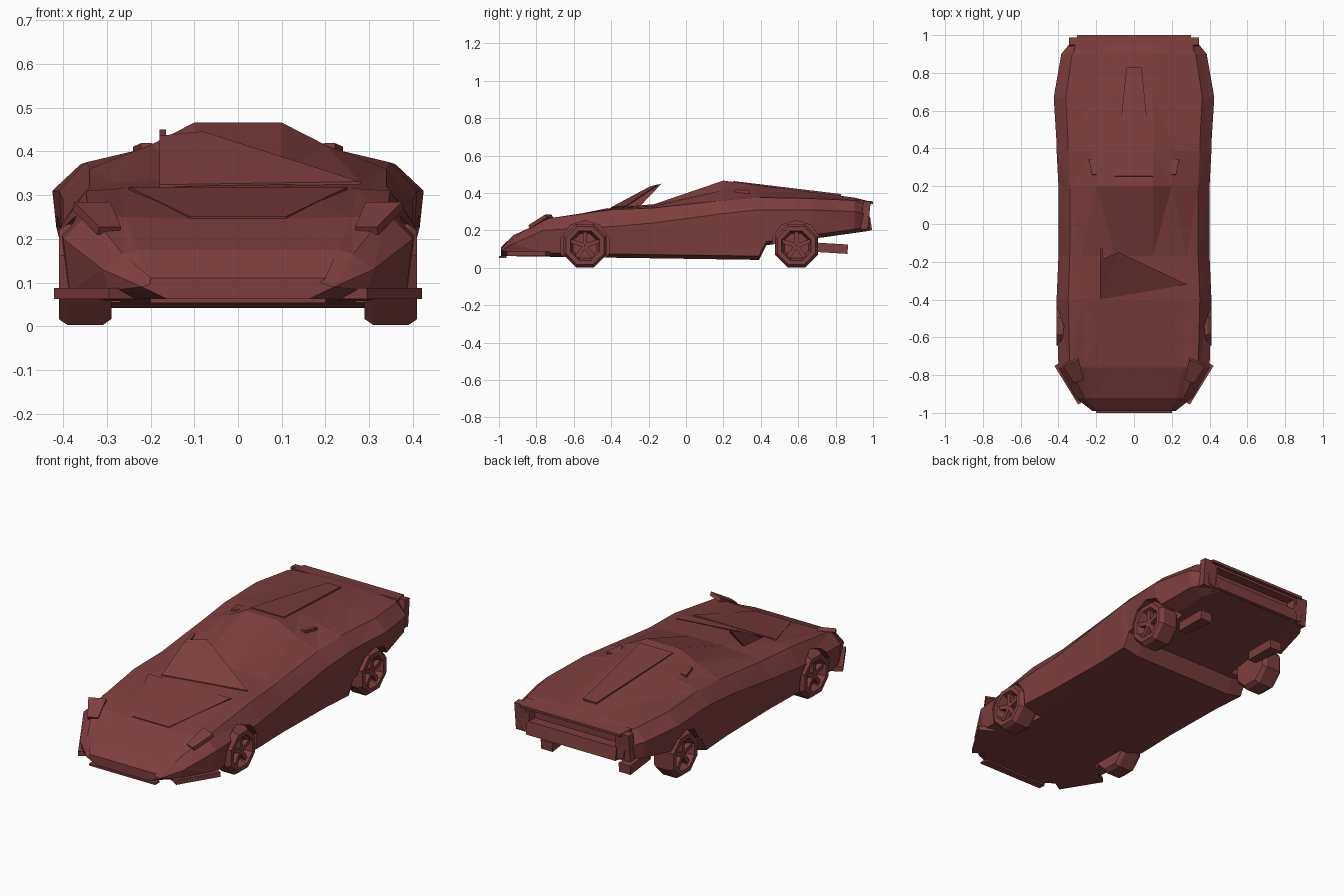
import bpy, bmesh, math
from mathutils import Matrix

default_cube = bpy.data.objects.get("Cube")
if default_cube:
    bpy.data.objects.remove(default_cube, do_unlink=True)

# Single paint colour
paint = bpy.data.materials.new("dull red paint")
paint.use_nodes = True
paint.diffuse_color = (0.21, 0.048, 0.048, 1)
paint.node_tree.nodes["Principled BSDF"].inputs["Base Color"].default_value = paint.diffuse_color


def finish(name, bm):
    """Turn a bmesh into a flat shaded object."""
    bmesh.ops.recalc_face_normals(bm, faces=bm.faces)
    mesh = bpy.data.meshes.new(name)
    bm.to_mesh(mesh)
    bm.free()
    mesh.materials.append(paint)
    obj = bpy.data.objects.new(name, mesh)
    bpy.context.collection.objects.link(obj)
    return obj


def loft(name, rings):
    """Join closed rings of points, cap both ends and split into triangles."""
    bm = bmesh.new()
    loops = [[bm.verts.new(point) for point in ring] for ring in rings]
    for first, second in zip(loops, loops[1:]):
        for i in range(len(first)):
            bm.faces.new((first[i - 1], first[i], second[i], second[i - 1]))
    bm.faces.new(loops[0])
    bm.faces.new(loops[-1])
    bmesh.ops.triangulate(bm, faces=bm.faces)
    return finish(name, bm)


def box(name, centre, size, tilt=0, front=1, spin=0):
    """Box tilted about x and turned about z; front scales the width of its front edge."""
    bm = bmesh.new()
    bmesh.ops.create_cube(bm, size=1)
    for vert in bm.verts:
        if vert.co.y < 0:
            vert.co.x *= front
    placing = (Matrix.Translation(centre) @ Matrix.Rotation(spin, 4, 'Z')
               @ Matrix.Rotation(tilt, 4, 'X') @ Matrix.Diagonal((*size, 1)))
    bm.transform(placing)
    return finish(name, bm)


def box_pair(name, centre, size, tilt=0, front=1, spin=0):
    """The same box on the left and right of the car."""
    x, y, z = centre
    for side, label in ((1, "left"), (-1, "right")):
        box(f"{label}_{name}", (side * x, y, z), size, tilt, front, side * spin)


def turned(name, side, y, profile, sides):
    """Faceted round part on a sideways axle, from pairs of x and radius."""
    angles = [math.tau * (i + .5) / sides for i in range(sides)]
    return loft(name, [[(side * x, y + r * math.cos(a), axle_height + r * math.sin(a))
                        for a in angles] for x, r in profile])


def cut(target, cutter):
    cutter.hide_render = True
    cutter.hide_viewport = True
    cutter.display_type = 'WIRE'
    modifier = target.modifiers.new(cutter.name, 'BOOLEAN')
    modifier.operation = 'DIFFERENCE'
    modifier.solver = 'EXACT'
    modifier.object = cutter


# Body stations: y, side x, belt z, shoulder z, deck edge x, deck edge z, roof z
stations = [
    (-.99, .22, .09, .1, .2, .11, .11),
    (-.92, .31, .13, .165, .23, .175, .175),
    (-.76, .4, .2, .26, .26, .25, .245),
    (-.4, .41, .22, .31, .27, .315, .32),
    (-.17, .4, .24, .32, .28, .33, .34),
    (.2, .4, .29, .36, .2, .415, .466),
    (.39, .41, .31, .375, .2, .41, .44),
    (.43, .41, .31, .375, .2, .405, .435),
    (.67, .425, .31, .37, .2, .385, .405),
    (.9, .385, .3, .36, .2, .368, .375),
    (.98, .32, .28, .345, .2, .352, .355),
]


def section(y, side, belt, shoulder, edge, edge_height, roof):
    """Full outline at one station; the floor steps up behind the cabin."""
    floor = .048 - .015 * y if y < .4 else .06 + .14 * y
    roof_half = min(.1, edge * .6)
    half = [(side * .74, floor), (side - .015, floor + .02), (side, belt),
            (side * .85, shoulder), (edge, edge_height), (roof_half, roof)]
    return [(x, y, z) for x, z in half] + [(-x, y, z) for x, z in reversed(half)]


body = loft("body", [section(*station) for station in stations])

# Wheels and wheel wells
axle_height = .118
wheel_radius = .125
inner, outer = .29, .41
wheel_profile = [(inner, .11), (inner + .02, wheel_radius), (outer - .02, wheel_radius),
                 (outer, .11), (outer, .085), (outer - .04, .07)]
well_profile = [(inner - .02, wheel_radius + .01), (outer + .1, wheel_radius + .01)]
spoke_count = 5

for side, label in ((1, "left"), (-1, "right")):
    for y, end in ((-.54, "front"), (.59, "rear")):
        cut(body, turned(f"{label}_{end}_well_cutter", side, y, well_profile, 10))
        turned(f"{label}_{end}_wheel", side, y, wheel_profile, 8)
        for i in range(spoke_count):
            angle = math.tau * i / spoke_count
            centre = (side * (outer - .025), y - .045 * math.sin(angle),
                      axle_height + .045 * math.cos(angle))
            box(f"{label}_{end}_spoke", centre, (.025, .022, .085), angle)

# Slot across the tail
cut(body, box("tail_slot_cutter", (0, 1, .3), (.52, .14, .06)))

# Nose: headlights, corner winglets, hood panel and splitter
box_pair("headlight", (.315, -.78, .247), (.09, .12, .02), tilt=.5, front=.6, spin=-.4)
box_pair("front_winglet", (.32, -.83, .075), (.09, .24, .025), spin=-.55)
box("hood_panel", (0, -.585, .281), (.5, .34, .008), tilt=.2, front=.44)
box("front_splitter", (0, -.98, .058), (.4, .04, .01))

# Remaining windscreen: a pillar on the right and a pane falling away to the left
pillar_outline = [(-.4, .315), (-.2, .43), (-.13, .45), (-.25, .325)]
loft("windscreen_pillar", [[(x, y, z) for y, z in pillar_outline] for x in (-.18, -.165)])
pane_outline = [(-.18, -.4, .318), (-.18, -.19, .43), (-.08, -.15, .44), (.28, -.32, .325)]
loft("windscreen_pane", [[(x, y, z + rise) for x, y, z in pane_outline] for rise in (0, .006)])

# Rear deck: engine cover spine, side scoops and tail lip
box("engine_cover", (0, .54, .422), (.08, .58, .014), tilt=-.12, front=2.5)
box_pair("scoop", (.21, .3, .405), (.06, .08, .02), tilt=-.1, front=.4)
box("tail_lip", (0, .96, .352), (.6, .08, .014), tilt=-.1, front=1.06)

# Tail: bumper, corners and exhaust fins
box("rear_bumper", (0, .95, .23), (.54, .08, .07), tilt=.15)
box_pair("tail_corner", (.31, .96, .28), (.07, .04, .15), tilt=-.1)
box_pair("exhaust_fin", (.235, .77, .105), (.07, .19, .05), tilt=-.06, front=.7)
